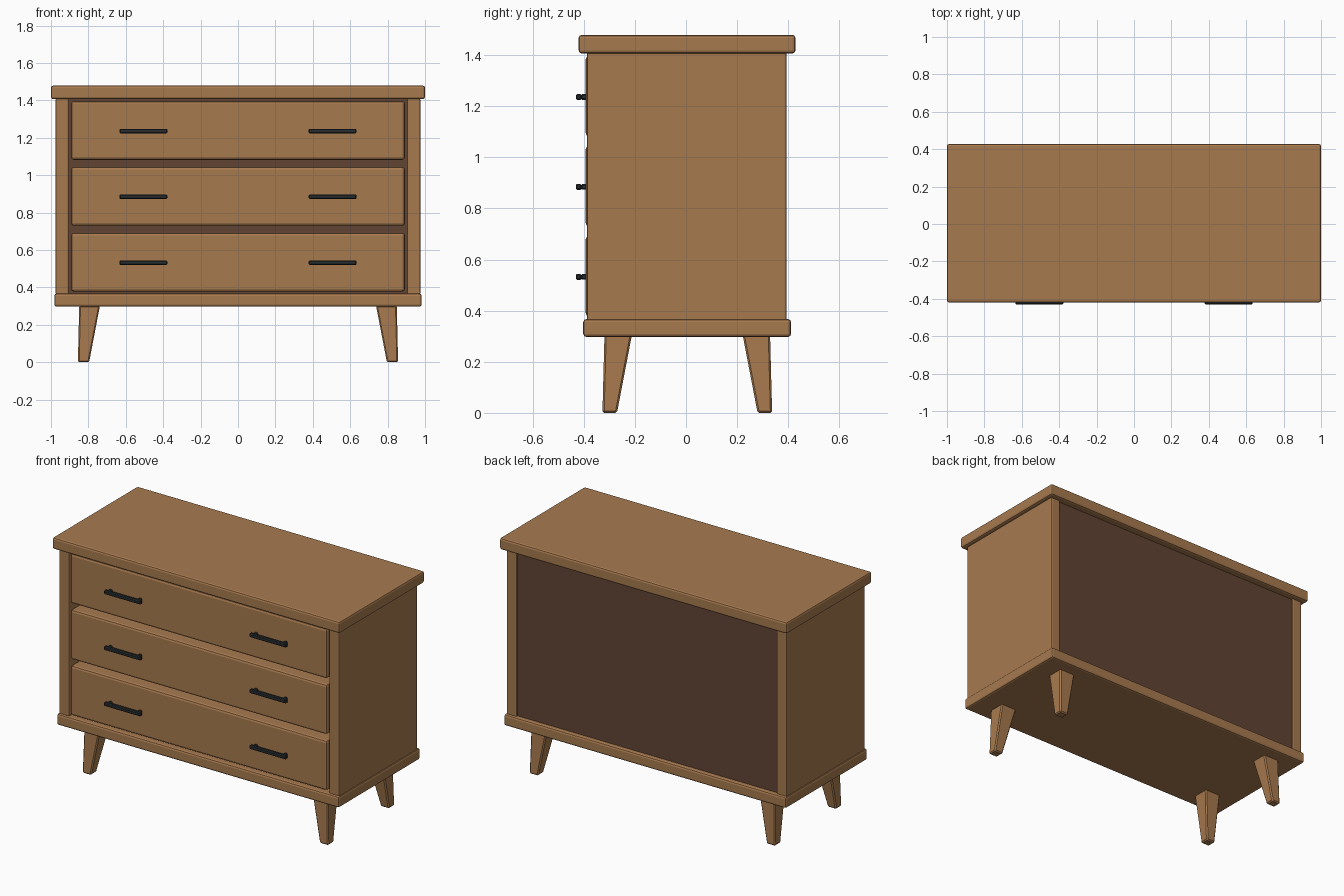
import bpy, bmesh

if "Cube" in bpy.data.objects:
    bpy.data.objects.remove(bpy.data.objects["Cube"])


def material(name, rgb):
    m = bpy.data.materials.new(name)
    m.diffuse_color = (*rgb, 1)
    m.use_nodes = True
    m.node_tree.nodes["Principled BSDF"].inputs["Base Color"].default_value = m.diffuse_color
    return m


WOOD = material("wood", (0.39, 0.195, 0.078))
DARK = material("dark_wood", (0.12, 0.057, 0.033))
METAL = material("dark_metal", (0.022, 0.027, 0.028))


def finish(name, bm, mat, bevel=0, segments=1):
    bmesh.ops.recalc_face_normals(bm, faces=bm.faces[:])
    me = bpy.data.meshes.new(name)
    bm.to_mesh(me)
    bm.free()
    me.materials.append(mat)
    ob = bpy.data.objects.new(name, me)
    bpy.context.collection.objects.link(ob)
    if bevel:
        mod = ob.modifiers.new("bevel", "BEVEL")
        mod.width = bevel
        mod.segments = segments
    return ob


def frustum(name, low, high, z0, z1, mat, bevel=0, segments=1):
    """Block between two rectangles (x0, x1, y0, y1) at heights z0 and z1."""
    bm = bmesh.new()
    rings = []
    for (x0, x1, y0, y1), z in ((low, z0), (high, z1)):
        rings.append([bm.verts.new((x, y, z))
                      for x, y in ((x0, y0), (x1, y0), (x1, y1), (x0, y1))])
    for r in rings:
        bm.faces.new(r)
    for i in range(4):
        j = (i + 1) % 4
        bm.faces.new((rings[0][i], rings[0][j], rings[1][j], rings[1][i]))
    return finish(name, bm, mat, bevel, segments)


def box(name, x0, x1, y0, y1, z0, z1, mat=WOOD, bevel=0.012, segments=2):
    r = (x0, x1, y0, y1)
    return frustum(name, r, r, z0, z1, mat, bevel, segments)


# top, base and back panel
box("top_board", -1, 1, -0.42, 0.428, 1.406, 1.479)
box("base_board", -0.982, 0.982, -0.402, 0.411, 0.297, 0.367)
box("back_panel", -0.91, 0.91, 0.355, 0.382, 0.36, 1.41, DARK, 0)

# side panels
for s, side in ((-1, "left"), (1, "right")):
    a, b = sorted((s * 0.905, s * 0.975))
    box(side + "_side", a, b, -0.387, 0.394, 0.36, 1.412, bevel=0.008)

# drawers with two bar handles each
for n, z in enumerate((0.535, 0.887, 1.239)):
    box(f"drawer_{n + 1}", -0.892, 0.892, -0.393, 0.33, z - 0.157, z + 0.157,
        bevel=0.014)
    for s in (-1, 1):
        cx, hz = s * 0.506, z - 0.003
        box("handle_bar", cx - 0.128, cx + 0.128, -0.431, -0.409,
            hz - 0.012, hz + 0.012, METAL, 0.005, 1)
        for e in (-1, 1):
            px = cx + e * 0.103
            box("handle_post", px - 0.011, px + 0.011, -0.412, -0.385,
                hz - 0.011, hz + 0.011, METAL, 0.005, 1)

# tapered splayed legs
for sx in (-1, 1):
    for sy, label in ((-1, "front_leg"), (1, "back_leg")):
        def rect(xi, xo, yi, yo):
            x = sorted((sx * xi, sx * xo))
            y = sorted((0.005 + sy * yi, 0.005 + sy * yo))
            return (*x, *y)
        frustum(label, rect(0.796, 0.856, 0.275, 0.332),
                rect(0.738, 0.849, 0.217, 0.324), 0, 0.303, WOOD, 0.007)
